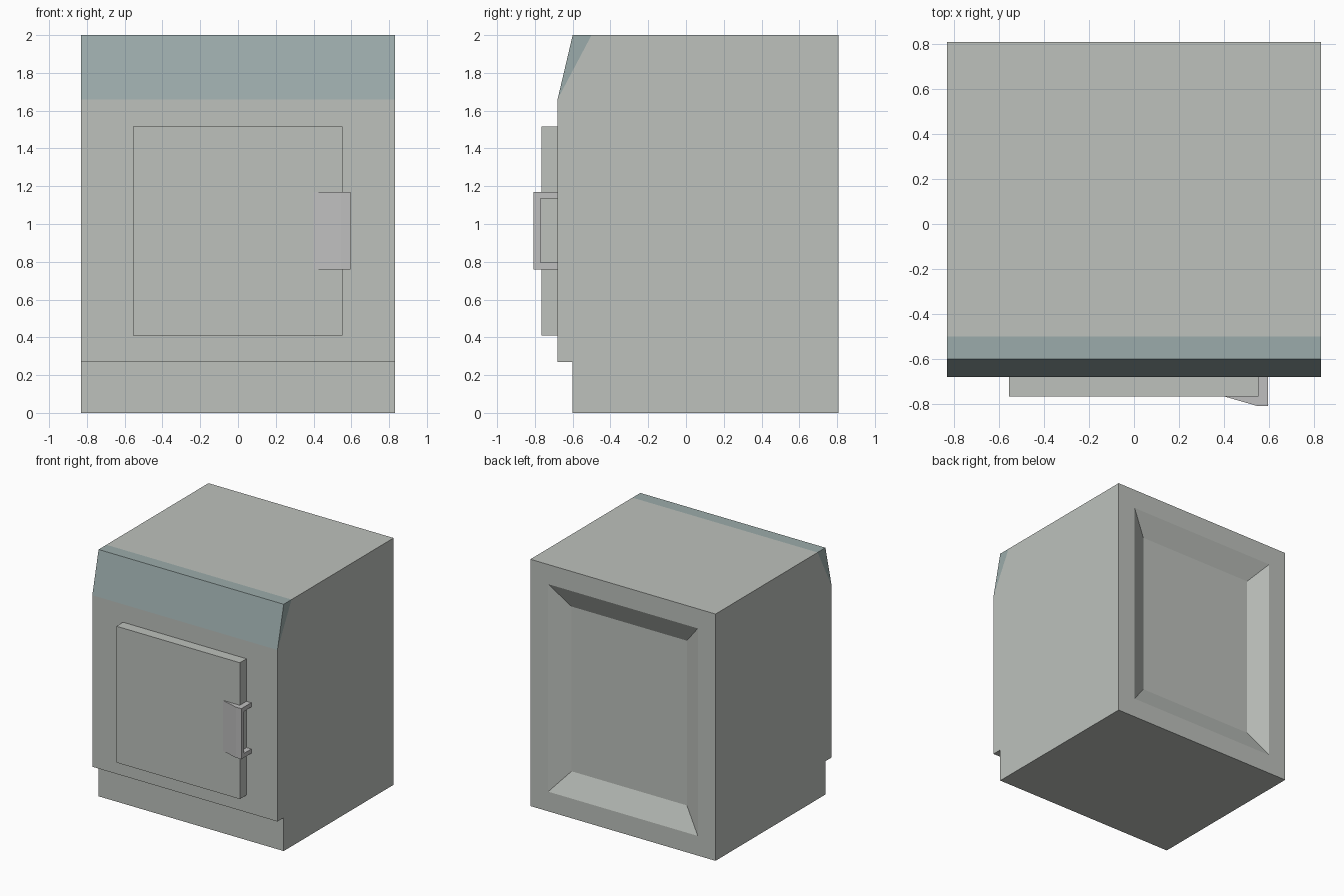
import bpy
import bmesh
from mathutils import Vector

cube = bpy.data.objects.get("Cube")
if cube:
    bpy.data.objects.remove(cube, do_unlink=True)


def material(name, rgb):
    mat = bpy.data.materials.new(name)
    mat.use_nodes = True
    mat.diffuse_color = (*rgb, 1)
    mat.node_tree.nodes["Principled BSDF"].inputs["Base Color"].default_value = (*rgb, 1)
    return mat


GREY = material("warm grey enamel", (0.51, 0.535, 0.505))
BLUE = material("blue grey panel", (0.33, 0.41, 0.405))
HANDLE = material("neutral grey handle", (0.52, 0.52, 0.52))


def prism(points, axis, low, high):
    """Extrude a 2D outline along x (points are y, z) or z (points are x, y)."""
    def place(a, b, c):
        return (c, a, b) if axis == "x" else (a, b, c)
    bm = bmesh.new()
    face = bm.faces.new([bm.verts.new(place(a, b, low)) for a, b in points])
    out = bmesh.ops.extrude_face_region(bm, geom=[face])
    moved = [g for g in out["geom"] if isinstance(g, bmesh.types.BMVert)]
    bmesh.ops.translate(bm, verts=moved, vec=place(0, 0, high - low))
    bmesh.ops.recalc_face_normals(bm, faces=bm.faces[:])
    return bm


def finish(bm, name, *mats):
    mesh = bpy.data.meshes.new(name)
    bm.to_mesh(mesh)
    bm.free()
    for mat in mats:
        mesh.materials.append(mat)
    obj = bpy.data.objects.new(name, mesh)
    bpy.context.collection.objects.link(obj)
    return obj


# Cabinet with toe kick and sloped upper front
HALF, FRONT, BACK, KICK = 0.83, -0.68, 0.807, -0.6
body = prism([(KICK, 0), (BACK, 0), (BACK, 2), (KICK, 2),
              (FRONT, 1.66), (FRONT, 0.27), (KICK, 0.27)], "x", -HALF, HALF)

# Control panel colour: everything in front of a slanted cut
corner = Vector((0, FRONT, 1.66))
normal = Vector((0, -0.34, 0.18)).normalized()
bmesh.ops.bisect_plane(body, geom=body.verts[:] + body.edges[:] + body.faces[:],
                       plane_co=corner, plane_no=normal)
for face in body.faces:
    if (face.calc_center_median() - corner).dot(normal) > 0.001:
        face.material_index = 1

# Recessed back panel with bevelled rim
body.normal_update()
back = [f for f in body.faces if f.normal.y > 0.9]
bmesh.ops.inset_region(body, faces=back, thickness=0.225)
bmesh.ops.inset_region(body, faces=back, thickness=0.05)
for vert in back[0].verts:
    vert.co = (0.517 if vert.co.x > 0 else -0.517, BACK - 0.08,
               1.67 if vert.co.z > 1 else 0.335)
finish(body, "cabinet", GREY, BLUE)

# Door
finish(prism([(-0.765, 0.41), (FRONT, 0.41), (FRONT, 1.515), (-0.765, 1.515)],
             "x", -0.555, 0.552), "door", GREY)

# Handle: sloped grip and a hollow bracket open at the side
finish(prism([(0.4, -0.765), (0.545, -0.807), (0.545, -0.765)],
             "z", 0.76, 1.17), "handle_grip", HANDLE)
finish(prism([(-0.807, 0.76), (FRONT, 0.76), (FRONT, 0.795), (-0.77, 0.795),
              (-0.77, 1.135), (FRONT, 1.135), (FRONT, 1.17), (-0.807, 1.17)],
             "x", 0.545, 0.595), "handle_bracket", HANDLE)
